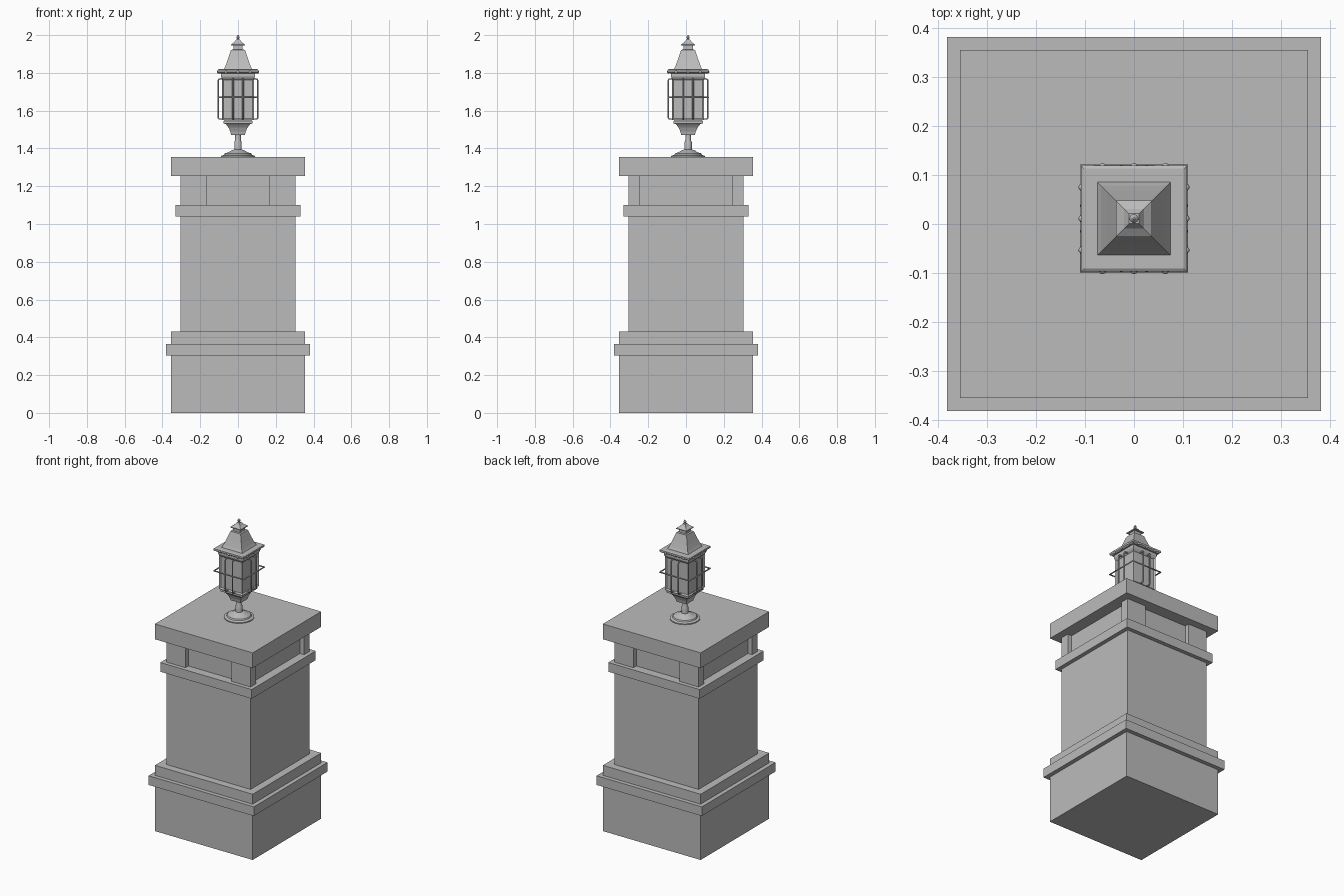
import bpy, bmesh, math
from mathutils import Vector

cube = bpy.data.objects.get("Cube")
if cube:
    bpy.data.objects.remove(cube)

LY = 0.011  # lantern offset in y

stone = bpy.data.materials.new("plain grey")
stone.use_nodes = True
GREY = (0.5, 0.5, 0.5, 1)
stone.diffuse_color = GREY
stone.node_tree.nodes["Principled BSDF"].inputs["Base Color"].default_value = GREY


def finish(name, bm):
    bmesh.ops.recalc_face_normals(bm, faces=bm.faces)
    me = bpy.data.meshes.new(name)
    bm.to_mesh(me)
    bm.free()
    me.materials.append(stone)
    ob = bpy.data.objects.new(name, me)
    bpy.context.collection.objects.link(ob)
    return ob


def box(name, half, z0, z1, centre=(0, 0)):
    bm = bmesh.new()
    bmesh.ops.create_cube(bm, size=2)
    for v in bm.verts:
        v.co = (centre[0] + v.co.x * half[0], centre[1] + v.co.y * half[1],
                z1 if v.co.z > 0 else z0)
    return finish(name, bm)


def stack(name, profile, sides=4, y=LY):
    """Stacked rings of (half width, height); four sides make a square section."""
    bm = bmesh.new()
    k = math.sqrt(2) if sides == 4 else 1
    rings = []
    for r, z in profile:
        rings.append([bm.verts.new((
            r * k * math.cos(math.tau * (i + 0.5) / sides),
            y + r * k * math.sin(math.tau * (i + 0.5) / sides), z)) for i in range(sides)])
    for a, b in zip(rings, rings[1:]):
        for i in range(sides):
            j = (i + 1) % sides
            bm.faces.new((a[i], a[j], b[j], b[i]))
    bm.faces.new(rings[0])
    bm.faces.new(rings[-1])
    ob = finish(name, bm)
    if sides > 4:
        bpy.ops.object.select_all(action='DESELECT')
        ob.select_set(True)
        bpy.context.view_layer.objects.active = ob
        bpy.ops.object.shade_smooth_by_angle()
    return ob


def rod(name, points, radius, angle, cyclic=False):
    """Round bar along points given in the front-face frame, turned about the lantern axis."""
    cu = bpy.data.curves.new(name, 'CURVE')
    cu.dimensions = '3D'
    cu.bevel_depth = radius
    cu.bevel_resolution = 1
    cu.use_fill_caps = True
    sp = cu.splines.new('POLY')
    sp.points.add(len(points) - 1)
    for p, co in zip(sp.points, points):
        p.co = (*co, 1)
    sp.use_cyclic_u = cyclic
    cu.materials.append(stone)
    ob = bpy.data.objects.new(name, cu)
    ob.location.y = LY
    ob.rotation_euler.z = angle
    bpy.context.collection.objects.link(ob)


# Pedestal blocks
for name, h, z0, z1 in (("plinth", .354, 0, .305), ("plinth_band", .381, .305, .365),
                        ("plinth_step", .354, .365, .43), ("shaft", .305, .43, 1.04),
                        ("collar", .331, 1.04, 1.10), ("neck_core", .275, 1.10, 1.255),
                        ("cap_slab", .354, 1.255, 1.355)):
    box(name, (h, h), z0, z1)

# Corner blocks around the recessed neck
for sx in (-1, 1):
    for sy in (-1, 1):
        box("neck_corner", (.069, .029), 1.10, 1.255, (sx * .236, sy * .276))

# Lantern foot and stem
stack("lantern_foot", [(.09, 1.355), (.09, 1.361), (.074, 1.366), (.07, 1.374), (.05, 1.38),
                       (.035, 1.39), (.02, 1.394), (.02, 1.432), (.015, 1.444),
                       (.015, 1.475)], 24)

# Flared bowl under the lantern
stack("lantern_bowl", [(.036, 1.47), (.041, 1.49), (.05, 1.51), (.064, 1.528), (.078, 1.533),
                       (.078, 1.545), (.07, 1.55)])

# Glazed body with an inset panel on each side
body = stack("lantern_body", [(.085, 1.55), (.085, 1.77), (.09, 1.78), (.09, 1.80)])
bm = bmesh.new()
bm.from_mesh(body.data)
panes = [f for f in bm.faces if f.calc_area() > .03 and abs(f.normal.z) < .1]
bmesh.ops.inset_individual(bm, faces=panes, thickness=.012, depth=-.008)
bm.to_mesh(body.data)
bm.free()

# Guard bars, hoop and studs
for q in range(4):
    a = q * math.pi / 2
    for x in (-.026, .026):
        rod("guard_bar", [(x, -.078, 1.556), (x, -.100, 1.556), (x, -.105, 1.563),
                          (x, -.105, 1.76), (x, -.100, 1.768), (x, -.078, 1.768)], .0045, a)
    for x in (-.064, 0, .064):
        bm = bmesh.new()
        bmesh.ops.create_uvsphere(bm, u_segments=10, v_segments=6, radius=.008)
        for f in bm.faces:
            f.smooth = True
        stud = finish("roof_stud", bm)
        stud.location = Vector((x * math.cos(a) + .105 * math.sin(a),
                                LY + x * math.sin(a) - .105 * math.cos(a), 1.805))
h = .107
rod("guard_hoop", [(-h, -h, 1.67), (h, -h, 1.67), (h, h, 1.67), (-h, h, 1.67)], .0045, 0, True)

# Eave, swept roof, small cap
stack("roof_eave", [(.098, 1.797), (.108, 1.804), (.108, 1.816), (.102, 1.82), (.07, 1.82)])
stack("swept_roof", [(.077, 1.815), (.067, 1.835), (.056, 1.865), (.046, 1.895), (.037, 1.922),
                     (.025, 1.923), (.025, 1.95)])
stack("roof_cap", [(.037, 1.945), (.037, 1.95), (.020, 1.962), (.010, 1.976)])

# Finial
stack("finial", [(.008, 1.97), (.005, 1.98), (.009, 1.986), (.009, 1.99), (.002, 2.0)], 12)
